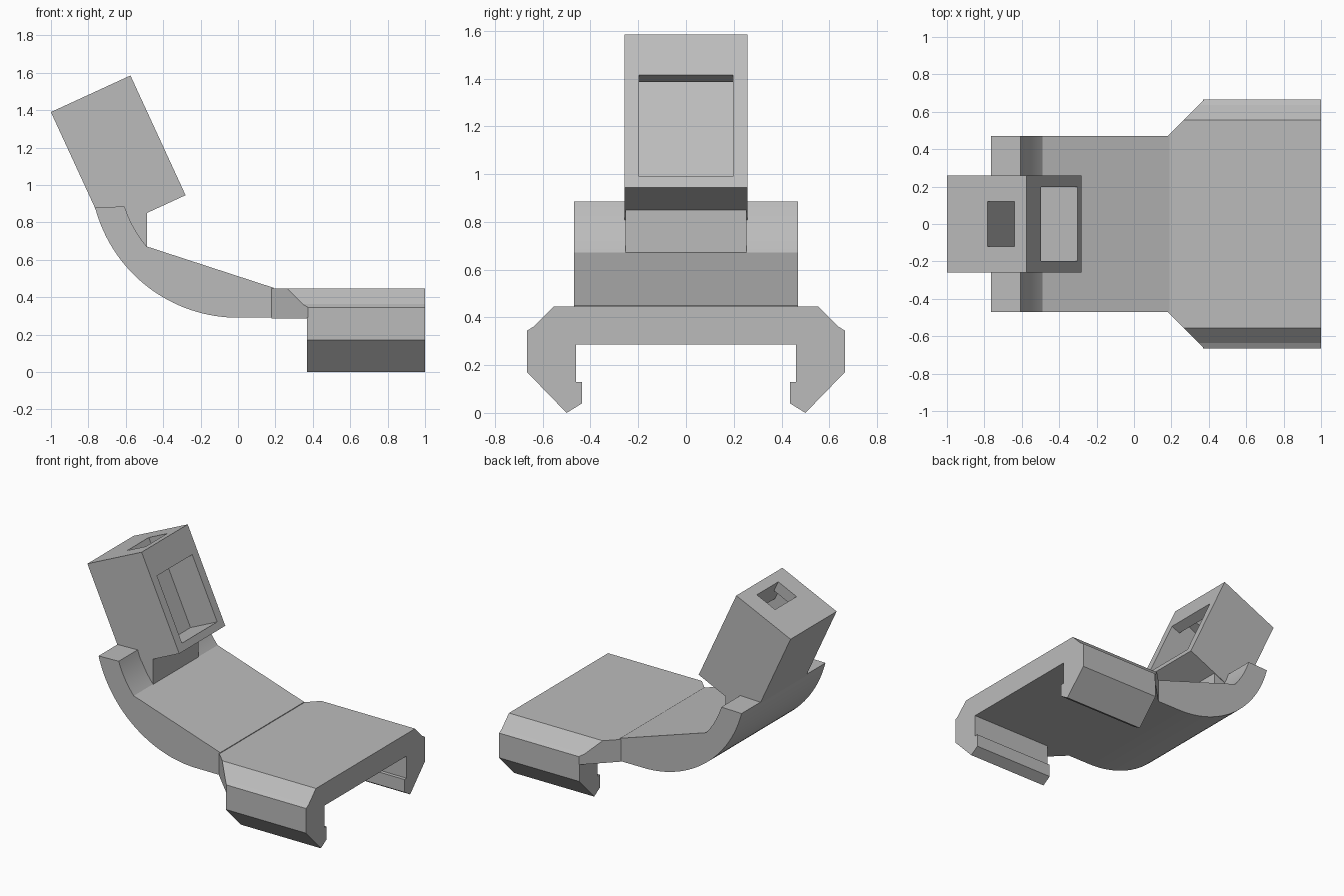
import bpy, bmesh
from math import cos, sin, atan2, pi
from mathutils import Vector

if "Cube" in bpy.data.objects:
    bpy.data.objects.remove(bpy.data.objects["Cube"])

grey = bpy.data.materials.new("plain_grey")
grey.use_nodes = True
grey.diffuse_color = (0.5, 0.5, 0.5, 1)
grey.node_tree.nodes["Principled BSDF"].inputs["Base Color"].default_value = (0.5, 0.5, 0.5, 1)


def prism(name, profile, axis, start, end, cuts=()):
    """Extrude a 2D profile along x or y; trim with (point, normal) planes."""
    bm = bmesh.new()
    if axis == "y":
        verts = [bm.verts.new((a, start, b)) for a, b in profile]
        step = Vector((0, end - start, 0))
    else:
        verts = [bm.verts.new((start, a, b)) for a, b in profile]
        step = Vector((end - start, 0, 0))
    face = bm.faces.new(verts)
    new = bmesh.ops.extrude_face_region(bm, geom=[face], use_keep_orig=True)["geom"]
    bmesh.ops.translate(bm, vec=step, verts=[g for g in new if isinstance(g, bmesh.types.BMVert)])
    for point, normal in cuts:
        geom = bm.verts[:] + bm.edges[:] + bm.faces[:]
        cut = bmesh.ops.bisect_plane(bm, geom=geom, plane_co=point, plane_no=normal, clear_outer=True)
        rim = [g for g in cut["geom_cut"] if isinstance(g, bmesh.types.BMEdge)]
        bmesh.ops.edgeloop_fill(bm, edges=rim)
    bmesh.ops.recalc_face_normals(bm, faces=bm.faces)
    mesh = bpy.data.meshes.new(name)
    bm.to_mesh(mesh)
    bm.free()
    mesh.materials.append(grey)
    obj = bpy.data.objects.new(name, mesh)
    bpy.context.collection.objects.link(obj)
    return obj


# Curved arm: two concentric arcs and a sloping top
def arc(radius, first, last, count):
    return [(radius * cos(first + (last - first) * i / count),
             1.08 + radius * sin(first + (last - first) * i / count)) for i in range(count + 1)]


tip = pi + atan2(0.2, 0.765)
outer = arc(0.79, 1.5 * pi, tip, 32)
inner = arc(0.637, pi + atan2(0.195, 0.605), pi + atan2(0.41, 0.49), 12)
arm = prism("curved_arm", [(0.19, 0.45), (0.19, 0.29)] + outer + inner, "y", -0.47, 0.47)
bpy.ops.object.select_all(action="DESELECT")
arm.select_set(True)
bpy.context.view_layer.objects.active = arm
bpy.ops.object.shade_smooth_by_angle()

# Clamp plate with corners tapering towards the arm
half = [(0.46, 0.287), (0.665, 0.287), (0.665, 0.345), (0.637, 0.362), (0.555, 0.445)]
plate = half + [(-y, z) for y, z in reversed(half)]
prism("clamp_plate", plate, "x", 0.18, 1,
      [((0.18, side * 0.47, 0), (-1, side, 0)) for side in (1, -1)])

# Hooked clamp legs
hook = [(0.46, 0.29), (0.665, 0.29), (0.665, 0.17), (0.5, 0), (0.435, 0.04), (0.435, 0.13), (0.46, 0.13)]
for name, side in (("left_leg", 1), ("right_leg", -1)):
    prism(name, [(side * y, z) for y, z in hook], "x", 0.37, 1)


# Tilted socket box; s runs back from its open face, t runs down from its top
def tilted(name, s0, s1, t0, t1, width):
    corners = [(s0, t0), (s1, t0), (s1, t1), (s0, t1)]
    profile = [(-0.575 - 0.909 * s + 0.418 * t, 1.585 - 0.418 * s - 0.908 * t) for s, t in corners]
    return prism(name, profile, "y", -width, width)


box = tilted("socket_box", 0, 0.468, 0, 0.705, 0.258)
cutters = [
    tilted("window_cutter", -0.1, 0.15, 0.187, 0.655, 0.197),
    tilted("chamber_cutter", 0.07, 0.23, 0.08, 0.655, 0.197),
    tilted("top_slot_cutter", 0.071, 0.229, -0.1, 0.2, 0.12),
]
for cutter in cutters:
    cutter.hide_render = True
    mod = box.modifiers.new(cutter.name, "BOOLEAN")
    mod.operation = "DIFFERENCE"
    mod.solver = "EXACT"
    mod.object = cutter

# Bake the cuts and drop the cutters
bpy.context.view_layer.update()
bpy.ops.object.select_all(action="DESELECT")
box.select_set(True)
bpy.context.view_layer.objects.active = box
for cutter in cutters:
    bpy.ops.object.modifier_apply(modifier=cutter.name)
    bpy.data.objects.remove(cutter)

# Short block joining the box to the arm
prism("support_block", [(-0.487, 0.64), (-0.487, 0.855), (-0.66, 0.785), (-0.6, 0.64)], "y", -0.254, 0.254)
